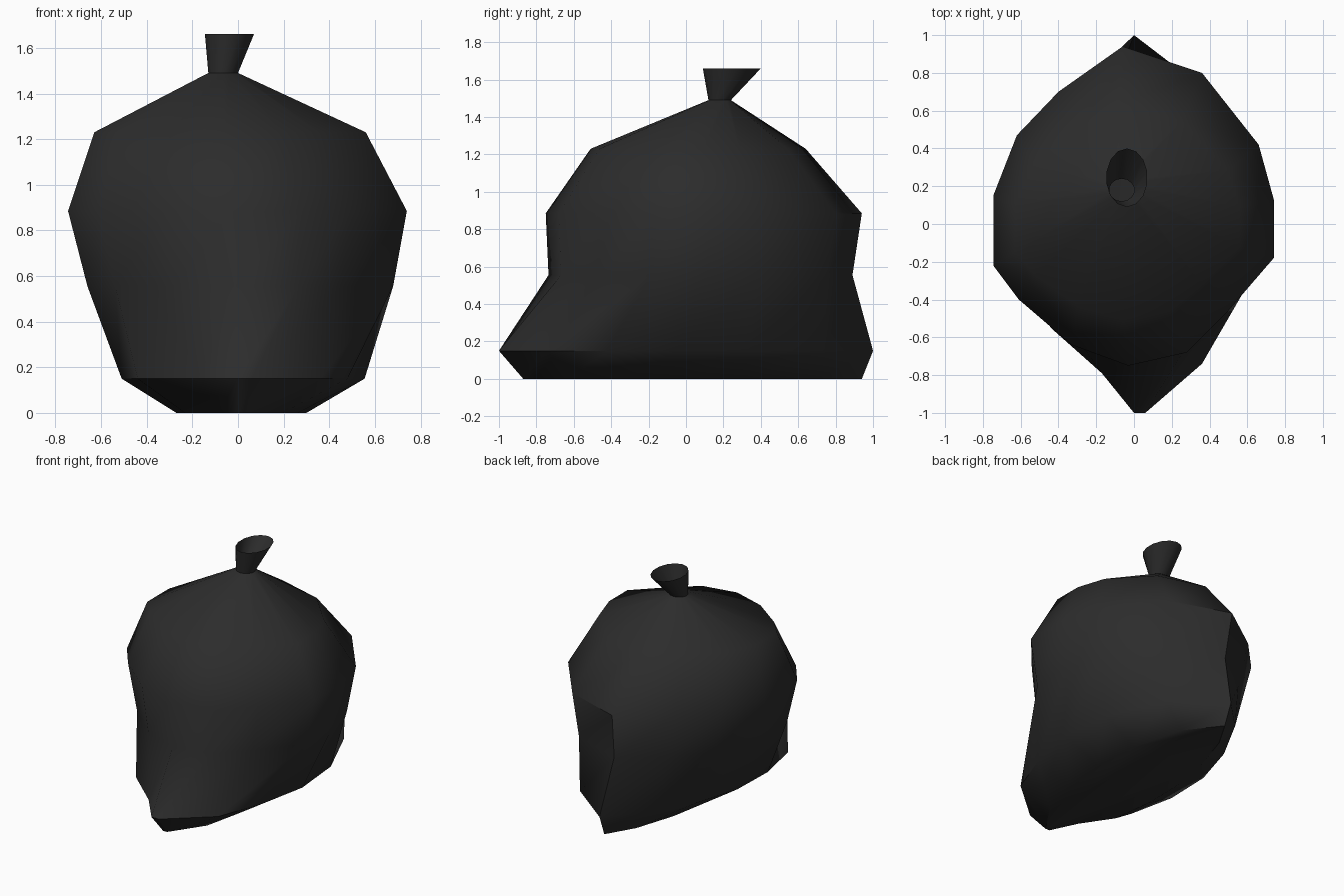
import bpy, bmesh
from math import pi, sin, cos, radians

if "Cube" in bpy.data.objects:
    bpy.data.objects.remove(bpy.data.objects["Cube"])

N = 14

def fit(ring, x0, x1, y0, y1):
    """Stretch an outline so it fills the given extents."""
    xs, ys = [p[0] for p in ring], [p[1] for p in ring]
    ax, bx, ay, by = min(xs), max(xs), min(ys), max(ys)
    return [(x0 + (x - ax) / (bx - ax) * (x1 - x0),
             y0 + (y - ay) / (by - ay) * (y1 - y0)) for x, y in ring]

# widest outline of the bag, counter-clockwise from the front
belly = [(-.03, -.75), (.28, -.68), (.49, -.47), (.74, -.18), (.74, .13),
         (.66, .42), (.36, .80), (-.06, .94), (-.40, .70), (-.62, .47),
         (-.745, .15), (-.745, -.22), (-.61, -.40), (-.33, -.64)]
# pinched lower outline with pointed front and back corners
foot = [(0, -1), (.06, -1), (.36, -.74), (.48, -.42), (.555, -.05),
        (.52, .33), (.34, .74), (0, 1), (-.22, .78), (-.40, .45),
        (-.50, .12), (-.51, -.22), (-.44, -.55), (-.17, -.79)]
# round outline for the tied neck
circle = [(cos(2 * pi * i / N - pi / 2), sin(2 * pi * i / N - pi / 2)) for i in range(N)]

levels = [
    (0.0, fit(foot, -.27, .30, -.87, .94)),
    (0.15, foot),
    (0.555, fit(belly, -.66, .68, -.735, .89)),
    (0.885, belly),
    (1.23, fit(belly, -.63, .56, -.51, .64)),
    (1.49, fit(circle, -.13, 0, .12, .24)),
    (1.66, fit(circle, -.145, .07, .09, .40)),
]

# bag skin: lofted outlines, closed bottom, open neck
bm = bmesh.new()
rings = [[bm.verts.new((x, y, z)) for x, y in pts] for z, pts in levels]
for a, b in zip(rings, rings[1:]):
    for i in range(N):
        j = (i + 1) % N
        bm.faces.new((a[i], a[j], b[j], b[i]))
bm.faces.new(rings[0][::-1])
mesh = bpy.data.meshes.new("rubbish_bag")
bm.to_mesh(mesh)
bm.free()
bag = bpy.data.objects.new("rubbish_bag", mesh)
bpy.context.collection.objects.link(bag)

# black plastic
mat = bpy.data.materials.new("black_plastic")
mat.diffuse_color = (.025, .025, .025, 1)
mat.use_nodes = True
mat.node_tree.nodes["Principled BSDF"].inputs["Base Color"].default_value = mat.diffuse_color
mesh.materials.append(mat)

bpy.context.view_layer.objects.active = bag
bag.select_set(True)
bpy.ops.object.shade_smooth_by_angle(angle=radians(45))
